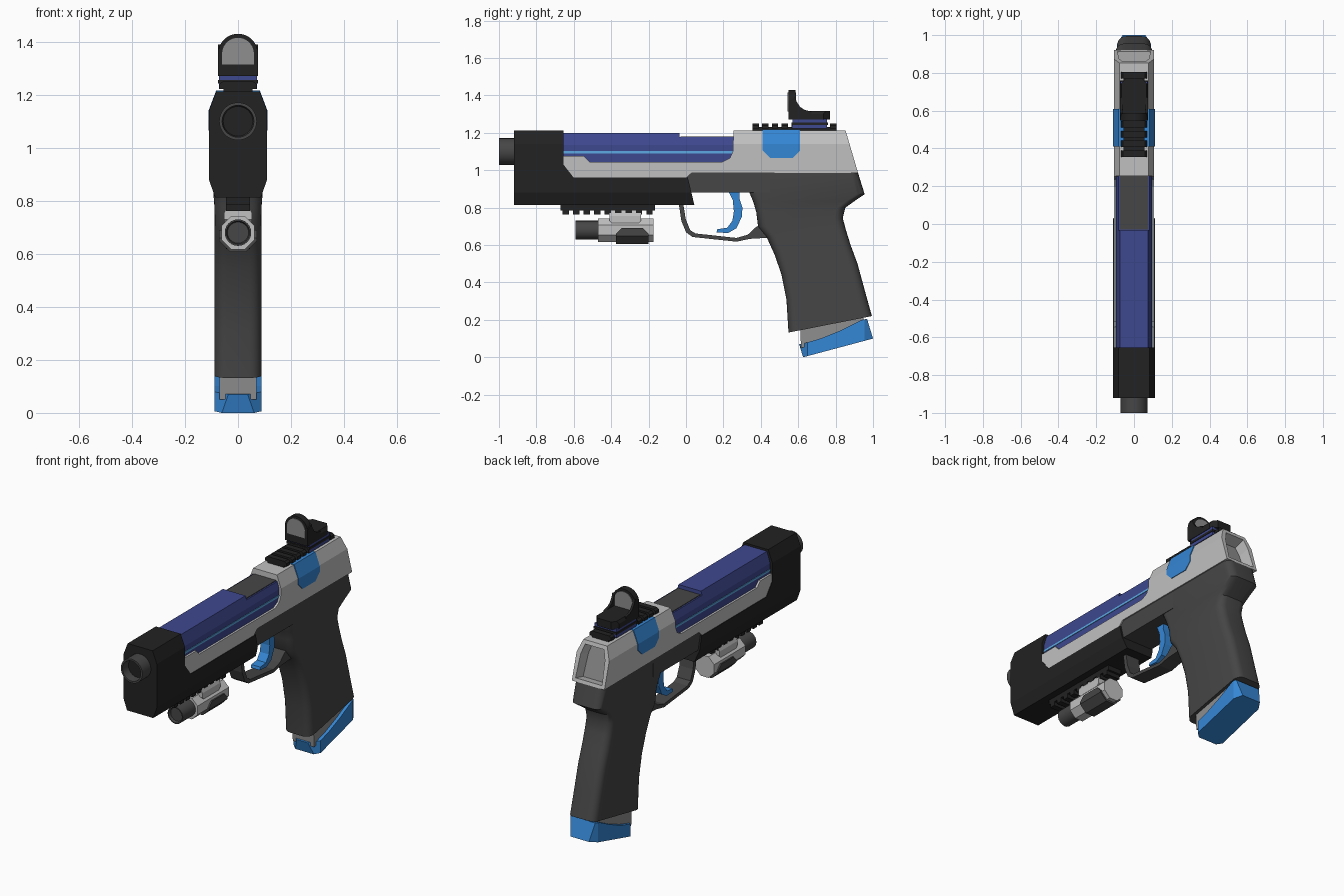
import bpy, bmesh, math
from mathutils import Vector

if "Cube" in bpy.data.objects:
    bpy.data.objects.remove(bpy.data.objects["Cube"])


def material(name, rgb):
    m = bpy.data.materials.new(name)
    lin = [((c / 255 + 0.055) / 1.055) ** 2.4 for c in rgb]
    m.diffuse_color = (*lin, 1)
    m.use_nodes = True
    m.node_tree.nodes["Principled BSDF"].inputs["Base Color"].default_value = m.diffuse_color
    return m


BLACK = material("black", (34, 34, 34))
DARK = material("dark_grey", (70, 70, 70))
MID = material("mid_grey", (142, 142, 142))
LIGHT = material("light_grey", (192, 192, 192))
NAVY = material("navy", (62, 72, 143))
BLUE = material("blue", (53, 135, 213))
SKY = material("sky_blue", (92, 170, 228))


def finish(bm, name, mats, smooth=False):
    bmesh.ops.recalc_face_normals(bm, faces=bm.faces)
    if smooth:
        for f in bm.faces:
            f.smooth = True
        for e in bm.edges:
            e.smooth = len(e.link_faces) == 2 and e.calc_face_angle(0) < 0.6
    me = bpy.data.meshes.new(name)
    bm.to_mesh(me)
    bm.free()
    for m in mats:
        me.materials.append(m)
    ob = bpy.data.objects.new(name, me)
    bpy.context.collection.objects.link(ob)
    return ob


def chamfer(x1, z1, x2, z2):
    """Cutting plane through two (x, z) points given counter-clockwise."""
    return (x1, 0, z1), (z2 - z1, 0, x1 - x2)


def extrude(name, pts, a0, a1, mat, axis="x", cuts=(), recess=None, smooth=False):
    """Extrude a (y, z) profile along x, or an (x, z) profile along y."""
    bm = bmesh.new()
    rings = []
    for a in (a0, a1):
        rings.append([bm.verts.new((a, p, q) if axis == "x" else (p, a, q)) for p, q in pts])
    n = len(pts)
    for r in rings:
        bm.faces.new(r)
    for i in range(n):
        j = (i + 1) % n
        bm.faces.new((rings[0][i], rings[0][j], rings[1][j], rings[1][i]))
    # planar cuts, mirrored in x
    for co, no in cuts:
        for s in (1, -1):
            bmesh.ops.bisect_plane(bm, geom=bm.verts[:] + bm.edges[:] + bm.faces[:], dist=1e-5,
                                   plane_co=(co[0] * s, co[1], co[2]),
                                   plane_no=(no[0] * s, no[1], no[2]), clear_outer=True)
            bmesh.ops.holes_fill(bm, edges=[e for e in bm.edges if e.is_boundary], sides=0)
    bmesh.ops.recalc_face_normals(bm, faces=bm.faces)
    mats = [mat]
    if recess:  # sunken end: (y direction, rim, depth, material)
        d, rim, depth, rmat = recess
        bm.normal_update()
        face = max(bm.faces, key=lambda f: f.normal.y * d)
        bmesh.ops.inset_individual(bm, faces=[face], thickness=rim)
        bmesh.ops.inset_individual(bm, faces=[face], thickness=0.004, depth=-depth)
        face.material_index = 1
        mats.append(rmat)
    return finish(bm, name, mats, smooth)


def box(name, y0, y1, z0, z1, hw, mat, cuts=()):
    return extrude(name, [(y0, z0), (y1, z0), (y1, z1), (y0, z1)], -hw, hw, mat, cuts=cuts)


def ring(n, r, z, turn=0.0):
    return [(r * math.cos(2 * math.pi * i / n + turn), z + r * math.sin(2 * math.pi * i / n + turn))
            for i in range(n)]


# front shroud and muzzle
extrude("front_shroud", [(-.92, .813), (.045, .813), (.01, .96), (-.60, .96), (-.655, 1.03),
                         (-.655, 1.212), (-.92, 1.212)], -.11, .11, BLACK,
        cuts=[chamfer(.11, 1.14, .082, 1.212), chamfer(.086, .813, .11, .88)])
extrude("muzzle", ring(32, .071, 1.10), -1.0, -.90, DARK, "y", recess=(-1, .011, .05, BLACK), smooth=True)

# light grey slide with side ledges and a hollow rear end
extrude("slide_body", [(-.655, 1.075), (-.655, 1.03), (-.60, .96), (.0, .96), (.03, .988), (.92, .985),
                       (.853, 1.213), (.255, 1.213), (.25, 1.10), (.235, 1.065), (.195, 1.045),
                       (-.515, 1.045), (-.545, 1.075)], -.107, .107, LIGHT,
        cuts=[chamfer(.107, 1.14, .078, 1.213)], recess=(1, .028, .07, MID))
extrude("slide_patch", [(.41, 1.217), (.41, 1.105), (.45, 1.065), (.57, 1.065), (.61, 1.105), (.61, 1.217)],
        -.111, .111, BLUE, cuts=[chamfer(.111, 1.14, .082, 1.217)])

# navy upper with stripe and port cover
extrude("barrel_cover", [(-.66, 1.03), (.26, 1.03), (.26, 1.177), (-.035, 1.177), (-.035, 1.2), (-.66, 1.2)],
        -.095, .095, NAVY, cuts=[chamfer(.095, 1.135, .074, 1.2)])
box("port_cover", -.03, .257, 1.15, 1.181, .073, DARK)
box("side_stripe", -.656, .252, 1.09, 1.102, .098, SKY)

# frame block ahead of the grip
extrude("frame", [(-.02, .97), (.02, .88), (.45, .88), (.45, .99), (.0, .99)], -.1, .1, DARK)


# grip lofted from rounded sections: front (y, z), back (y, z), half width
def loft(name, sections, radius, mat):
    bm = bmesh.new()
    loops = []
    for fy, fz, by, bz, hw in sections:
        f, b = Vector((0, fy, fz)), Vector((0, by, bz))
        u = (b - f).normalized()
        length = (b - f).length
        loop = []
        corners = [(hw - radius, length - radius, 0), (radius - hw, length - radius, 1),
                   (radius - hw, radius, 2), (hw - radius, radius, 3)]
        for cx, cy, q in corners:
            for k in range(6):
                a = (q + k / 5) * math.pi / 2
                p = f + u * (cy + radius * math.sin(a))
                loop.append(bm.verts.new((cx + radius * math.cos(a), p.y, p.z)))
        loops.append(loop)
    n = len(loops[0])
    for a, b in zip(loops, loops[1:]):
        for i in range(n):
            j = (i + 1) % n
            bm.faces.new((a[i], a[j], b[j], b[i]))
    bm.faces.new(loops[0])
    bm.faces.new(loops[-1])
    return finish(bm, name, [mat], True)


loft("grip", [(.548, .132, .994, .22, .088), (.537, .31, .955, .36, .088), (.51, .444, .917, .50, .088),
              (.473, .55, .88, .60, .088), (.43, .645, .855, .68, .088), (.385, .70, .838, .745, .088),
              (.376, .775, .852, .80, .089), (.36, .83, .905, .838, .093),
              (.335, .89, .955, .872, .098), (.33, .987, .92, .985, .1)], .045, DARK)

# trigger guard and trigger
extrude("trigger_guard", [(-.04, .83), (-.025, .73), (.0, .668), (.035, .643), (.27, .618), (.34, .633),
                          (.46, .64), (.44, .74), (.366, .69), (.33, .655), (.27, .638), (.05, .662),
                          (.022, .68), (-.002, .74), (-.016, .83)], -.045, .045, DARK)
extrude("trigger", [(.225, .89), (.25, .84), (.256, .78), (.248, .73), (.22, .692), (.168, .685),
                    (.163, .668), (.225, .664), (.27, .69), (.298, .75), (.302, .80), (.285, .85),
                    (.287, .89)], -.03, .03, BLUE)

# magazine and its base
extrude("magazine", [(.61, .17), (.615, .05), (.95, .12), (.95, .25)], -.07, .07, MID)
extrude("magazine_base", [(.605, .07), (.626, .0), (1.0, .10), (.968, .205), (.94, .2), (.83, .145),
                          (.725, .102), (.64, .077)], -.089, .089, BLUE,
        cuts=[((.089, .65, 0), (.03, -.035, 0)), ((.089, .955, 0), (.045, .028, 0))])

# lower accessory rail
box("lower_rail", -.67, -.165, .785, .82, .045, BLACK)
for i in range(9):
    y = -.66 + i * .056
    box("lower_rail_tooth", y, y + .034, .762, .79, .045, BLACK)

# torch under the rail
extrude("torch_clamp", [(-.41, .73), (-.39, .71), (-.26, .71), (-.24, .73), (-.24, .788), (-.41, .788)],
        -.052, .052, LIGHT, cuts=[chamfer(.052, .755, .038, .788)])
extrude("torch_body", ring(8, .068, .68, math.pi / 8), -.47, -.175, LIGHT, "y")
extrude("torch_head", ring(24, .05, .68), -.59, -.46, DARK, "y", recess=(-1, .006, .015, DARK), smooth=True)
extrude("torch_grip_panel", ring(8, .077, .678, math.pi / 8), -.375, -.2, DARK, "y",
        cuts=[((0, 0, .69), (0, 0, 1)), ((0, -.375, .66), (0, -1, 1)), ((0, -.2, .66), (0, 1, 1))])

# top rail
box("top_rail", .355, .805, 1.2, 1.23, .055, BLACK)
for i in range(9):
    y = .355 + i * .052
    box("top_rail_tooth", y, y + .034, 1.222, 1.25, .07, BLACK,
        cuts=[chamfer(.07, 1.24, .058, 1.25)])

# reflex sight
box("sight_mount", .57, .755, 1.222, 1.275, .072, NAVY)
box("sight_mount_band", .565, .76, 1.242, 1.256, .075, BLACK)
box("sight_base", .548, .77, 1.27, 1.316, .075, BLACK,
    cuts=[((.075, .735, 0), (.035, .03, 0)), chamfer(.075, 1.3, .065, 1.316)])


def arch(hw, z0, top):
    zc = top - hw
    return [(-hw, z0), (hw, z0)] + [(hw * math.cos(math.pi * i / 16), zc + hw * math.sin(math.pi * i / 16))
                                    for i in range(17)]


extrude("sight_hood", arch(.075, 1.275, 1.43), .547, .585, BLACK, "y", smooth=True)
extrude("sight_lens", arch(.06, 1.315, 1.415), .544, .588, MID, "y")
for s in (-1, 1):
    extrude("sight_side", [(.55, 1.30), (.55, 1.37), (.585, 1.39), (.592, 1.365), (.61, 1.338),
                           (.635, 1.322), (.67, 1.314), (.67, 1.30)], s * .061, s * .075, BLACK)
